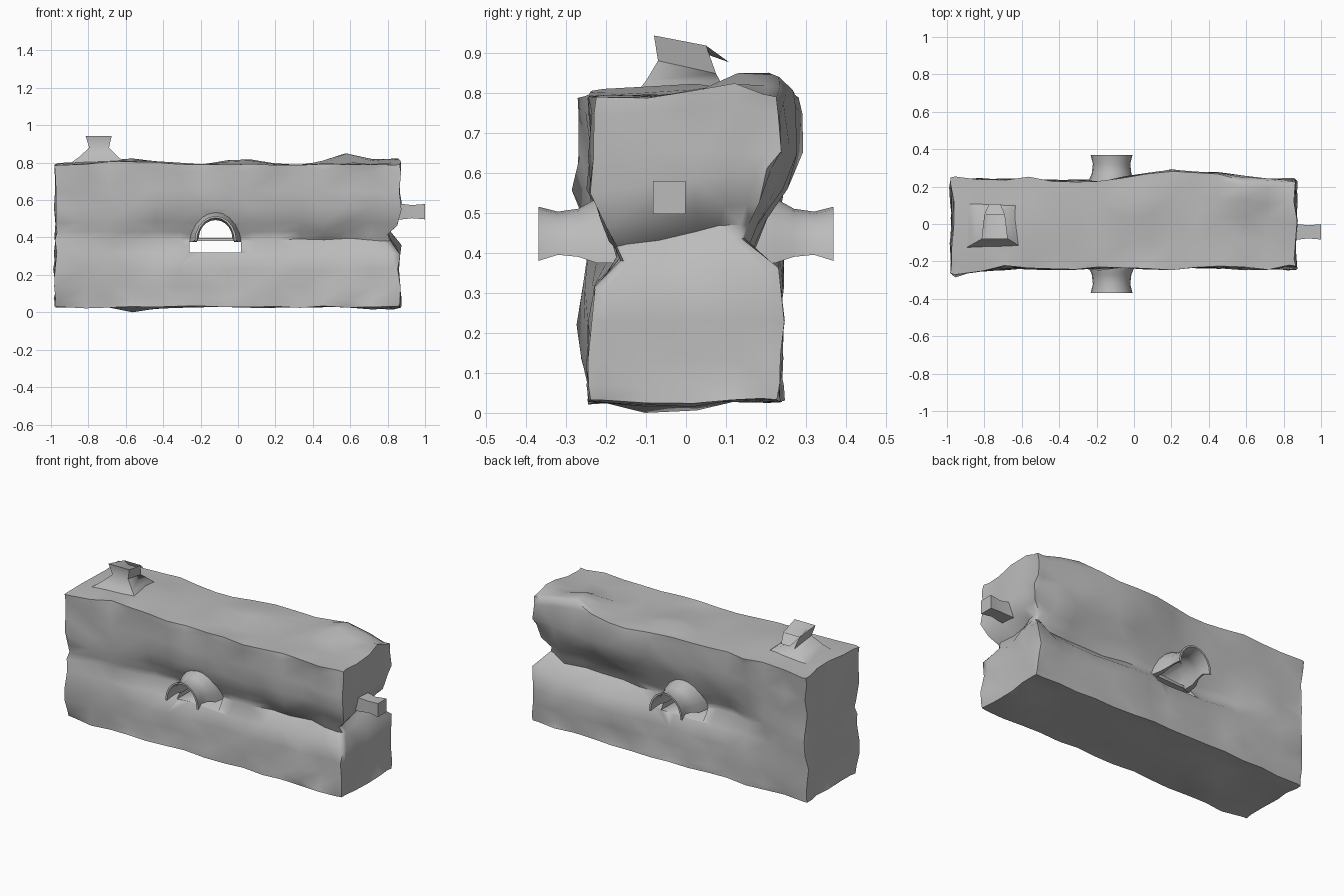
import bpy, bmesh, math
from mathutils import Vector, noise

if "Cube" in bpy.data.objects:
    bpy.data.objects.remove(bpy.data.objects["Cube"])

GREY = (0.5, 0.5, 0.5, 1)
grey = bpy.data.materials.new("plain grey")
grey.use_nodes = True
grey.diffuse_color = GREY
grey.node_tree.nodes["Principled BSDF"].inputs["Base Color"].default_value = GREY


def make(name, bm):
    bmesh.ops.recalc_face_normals(bm, faces=bm.faces)
    mesh = bpy.data.meshes.new(name)
    bm.to_mesh(mesh)
    bm.free()
    mesh.materials.append(grey)
    obj = bpy.data.objects.new(name, mesh)
    bpy.context.collection.objects.link(obj)
    return obj


def select(obj):
    bpy.ops.object.select_all(action="DESELECT")
    obj.select_set(True)
    bpy.context.view_layer.objects.active = obj


def smooth(obj, angle):
    select(obj)
    bpy.ops.object.shade_smooth_by_angle(angle=math.radians(angle))


def loft(name, rings):
    """Skin matching rings and cap both ends."""
    bm = bmesh.new()
    rows = [[bm.verts.new(p) for p in ring] for ring in rings]
    bm.faces.new(rows[0])
    bm.faces.new(rows[-1])
    for a, b in zip(rows, rows[1:]):
        for i in range(len(a)):
            j = (i + 1) % len(a)
            bm.faces.new((a[i], a[j], b[j], b[i]))
    return make(name, bm)


def box(name, lo, hi):
    xs, ys = (lo[0], hi[0]), (lo[1], hi[1])
    return loft(name, [[(xs[0], ys[0], z), (xs[1], ys[0], z),
                        (xs[1], ys[1], z), (xs[0], ys[1], z)] for z in (lo[2], hi[2])])


def arch(y, width, base, height):
    """Half-round outline, left to right."""
    return [(-0.12 + width * math.cos(math.pi * i / 10), y,
             base + height * math.sin(math.pi * i / 10)) for i in range(11)]


# Body: a gridded block, pinched by a side groove and worn into lumps
body = box("body", (-0.975, -0.235, 0.03), (0.865, 0.235, 0.79))
bm = bmesh.new()
bm.from_mesh(body.data)
cuts = [(0, -0.95 + 0.128 * i) for i in range(14)] + [(0, 0.83)]
cuts += [(1, y) for y in (-0.2, -0.1, 0.02, 0.12, 0.2)]
cuts += [(2, z) for z in (0.07, 0.14, 0.23, 0.32, 0.39, 0.43, 0.48, 0.56, 0.65, 0.75)]
for axis, value in cuts:
    point, normal = Vector(), Vector()
    point[axis], normal[axis] = value, 1
    bmesh.ops.bisect_plane(bm, geom=bm.verts[:] + bm.edges[:] + bm.faces[:],
                           plane_co=point, plane_no=normal)

# Larger bulges: centre, reach, push
bulges = [((0.59, 0.17, 0.79), 0.2, (0, 0, 0.07)),
          ((0.85, 0.1, 0.79), 0.12, (0, 0, 0.04)),
          ((0.02, 0.1, 0.79), 0.2, (0, 0, 0.035)),
          ((-0.6, 0, 0.79), 0.4, (0, 0, 0.03)),
          ((-0.55, -0.05, 0.03), 0.16, (0, 0, -0.045)),
          ((0.78, -0.05, 0.03), 0.16, (0, 0, -0.03)),
          ((0.18, 0.235, 0.7), 0.28, (0, 0.06, 0)),
          ((0.46, 0.235, 0.68), 0.25, (0, 0.05, 0)),
          ((-0.95, -0.235, 0.78), 0.2, (0, -0.045, 0)),
          ((-0.95, -0.235, 0.56), 0.12, (0, -0.04, 0)),
          ((-0.95, -0.235, 0.24), 0.2, (0, -0.045, 0))]


def groove(z, rise):
    if z < 0.39:
        return max(0, 1 - (0.39 - z) / 0.09)
    return max(0, 1 - (z - 0.39) / rise)


for v in bm.verts:
    start = v.co.copy()
    x, y, z = start
    # Deeper undercut at the back, toward the left end
    fade = min(1, max(0, (x + 0.75) / 0.3))
    deep = 0.32 if y < 0 or x < 0.3 else 0.4
    v.co.y *= 1 - deep * fade * groove(z, 0.16 if y < 0 else 0.22)
    if x > 0.8:
        v.co.x -= 0.08 * max(0, 1 - abs(z - 0.42) / 0.08)
        if 0.3 < z < 0.6:
            v.co.z += 0.02 + 0.12 * y
    for centre, reach, push in bulges:
        near = max(0, 1 - (start - Vector(centre)).length / reach)
        v.co += Vector(push) * near
    lump = noise.noise_vector(start * 5.3) * 0.016 + noise.noise_vector(start * 13) * 0.018
    v.co += Vector((lump.x, lump.y, lump.z * 0.5))
    v.co.z = max(v.co.z, 0)
    v.co.x = max(v.co.x, -1)
bmesh.ops.triangulate(bm, faces=bm.faces[:])
bm.to_mesh(body.data)
bm.free()

# Tunnel and the slot beneath it, cut right through
cutters = [loft("tunnel_cutter", [arch(y, 0.098, 0.398, 0.115) for y in (-0.5, 0.5)]),
           box("slot_cutter", (-0.26, -0.5, 0.32), (0.015, 0.5, 0.38))]
for cutter in cutters:
    cutter.hide_render = True
    mod = body.modifiers.new("cut", "BOOLEAN")
    mod.operation, mod.solver, mod.object = "DIFFERENCE", "EXACT", cutter
    select(body)
    bpy.ops.object.modifier_apply(modifier=mod.name)
    bpy.data.objects.remove(cutter)
smooth(body, 60)

# Open arched spouts front and back, flared at the mouth and at the root
for name, side in (("front_spout", -1), ("back_spout", 1)):
    stations = [(0.368, 0.112, 0.38, 0.135), (0.32, 0.1, 0.395, 0.108),
                (0.27, 0.106, 0.39, 0.12), (0.225, 0.125, 0.375, 0.16),
                (0.15, 0.14, 0.375, 0.165)]
    rings = []
    for y, w, base, h in stations:
        inside = arch(side * y, min(w - 0.01, 0.1), base, min(h - 0.01, 0.518 - base))
        rings.append(arch(side * y, w, base, h) + inside[::-1])
    smooth(loft(name, rings), 45)

# Square peg on the left end
rings = [[(x, -0.042 + r * a, 0.538 + r * b) for a, b in ((-1, -1), (1, -1), (1, 1), (-1, 1))]
         for x, r in ((0.8, 0.041), (0.88, 0.041), (0.93, 0.035), (1, 0.041))]
smooth(loft("end_peg", rings), 40)

# Leaning chimney: wide foot, narrow neck, tilted flat top
layers = [(-0.92, -0.58, -0.14, 0.12, 0.78, 0.78),
          (-0.85, -0.64, -0.1, 0.085, 0.83, 0.83),
          (-0.795, -0.69, -0.07, 0.075, 0.88, 0.848),
          (-0.815, -0.675, -0.08, 0.05, 0.943, 0.918),
          (-0.79, -0.7, -0.06, 0.108, 0.938, 0.876)]
rings = [[(x0, y0, zf), (x1, y0, zf), (x1 - 0.015, y1, zb), (x0 + 0.015, y1, zb)]
         for x0, x1, y0, y1, zf, zb in layers]
smooth(loft("chimney", rings), 60)
